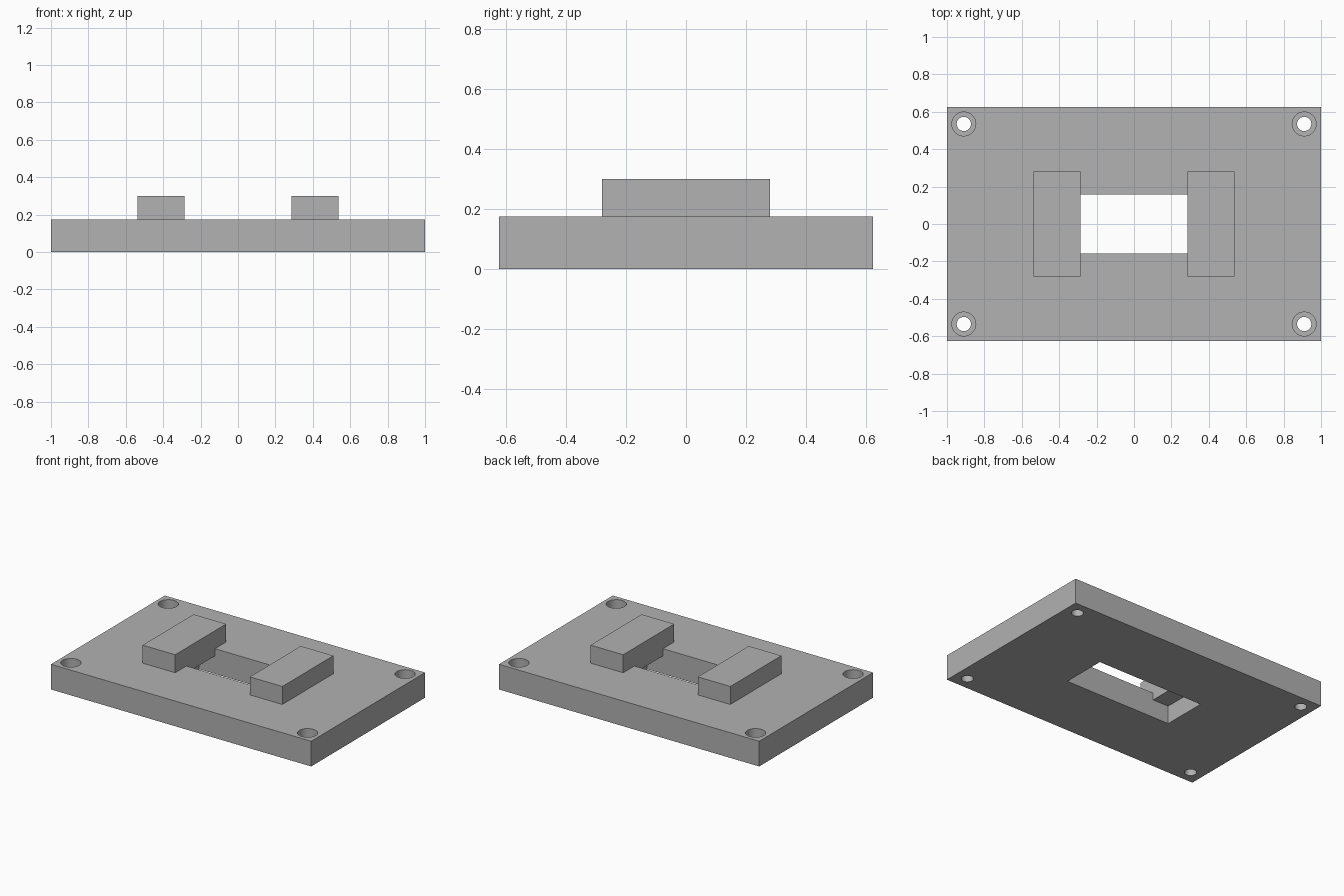
import bpy, bmesh
from math import pi
from mathutils import Matrix, Vector

cube = bpy.data.objects.get("Cube")
if cube:
    bpy.data.objects.remove(cube, do_unlink=True)

grey = bpy.data.materials.new("light grey")
grey.use_nodes = True
colour = (0.445, 0.445, 0.445, 1)
grey.diffuse_color = colour
for node in grey.node_tree.nodes:
    if node.type == 'BSDF_PRINCIPLED':
        node.inputs["Base Color"].default_value = colour

PLATE_TOP = 0.175
SLOT_HALF = 0.287


def finish(name, bm):
    bmesh.ops.recalc_face_normals(bm, faces=bm.faces)
    mesh = bpy.data.meshes.new(name)
    bm.to_mesh(mesh)
    bm.free()
    mesh.materials.append(grey)
    obj = bpy.data.objects.new(name, mesh)
    bpy.context.collection.objects.link(obj)
    return obj


def box(name, centre, size):
    bm = bmesh.new()
    bmesh.ops.create_cube(bm, size=1, matrix=Matrix.Translation(centre) @ Matrix.Diagonal((*size, 1)))
    return finish(name, bm)


def extruded(name, profile, half_depth):
    """Extrude an x-z profile along y."""
    bm = bmesh.new()
    face = bm.faces.new([bm.verts.new((x, -half_depth, z)) for x, z in profile])
    result = bmesh.ops.extrude_face_region(bm, geom=[face])
    moved = [v for v in result["geom"] if isinstance(v, bmesh.types.BMVert)]
    bmesh.ops.translate(bm, verts=moved, vec=(0, 2 * half_depth, 0))
    return finish(name, bm)


def lathed(name, profile, x, y, steps=40):
    """Spin a radius-height profile around an upright axis at x, y."""
    bm = bmesh.new()
    verts = [bm.verts.new((x + r, y, z)) for r, z in profile]
    edges = [bm.edges.new(pair) for pair in zip(verts, verts[1:])]
    bmesh.ops.spin(bm, geom=verts + edges, cent=(x, y, 0), axis=(0, 0, 1),
                   angle=2 * pi, steps=steps, use_duplicate=False)
    bmesh.ops.remove_doubles(bm, verts=bm.verts, dist=0.0001)
    return finish(name, bm)


def cut(target, cutter):
    cutter.hide_render = True
    mod = target.modifiers.new("cut", 'BOOLEAN')
    mod.operation = 'DIFFERENCE'
    mod.solver = 'EXACT'
    mod.object = cutter
    bpy.context.view_layer.objects.active = target
    bpy.ops.object.modifier_apply(modifier=mod.name)
    bpy.data.objects.remove(cutter, do_unlink=True)


# Base plate
plate = box("base_plate", Vector((0, 0, PLATE_TOP / 2)), (2, 1.25, PLATE_TOP))

# Central slot, wider below so a ledge remains under each block
UNDERCUT, LEDGE = 0.41, 0.125
slot = [(-UNDERCUT, -0.1), (UNDERCUT, -0.1), (UNDERCUT, LEDGE), (SLOT_HALF, LEDGE),
        (SLOT_HALF, 0.3), (-SLOT_HALF, 0.3), (-SLOT_HALF, LEDGE), (-UNDERCUT, LEDGE)]
cut(plate, extruded("slot_cutter", slot, 0.157))

# Counterbored screw holes in the corners
bore = [(0, -0.1), (0.038, -0.1), (0.038, 0.105), (0.064, 0.105), (0.064, 0.3), (0, 0.3)]
for sx in (-1, 1):
    for sy in (-1, 1):
        cut(plate, lathed("hole_cutter", bore, sx * 0.91, sy * 0.535))

# Raised blocks on either side of the slot
for side, sx in (("left", 1), ("right", -1)):
    box(side + "_block", Vector((sx * (SLOT_HALF + 0.125), 0, PLATE_TOP + 0.0625)),
        (0.25, 0.56, 0.125))

# Smooth bores with crisp edges
bpy.ops.object.select_all(action='DESELECT')
plate.select_set(True)
bpy.context.view_layer.objects.active = plate
bpy.ops.object.shade_smooth_by_angle()
